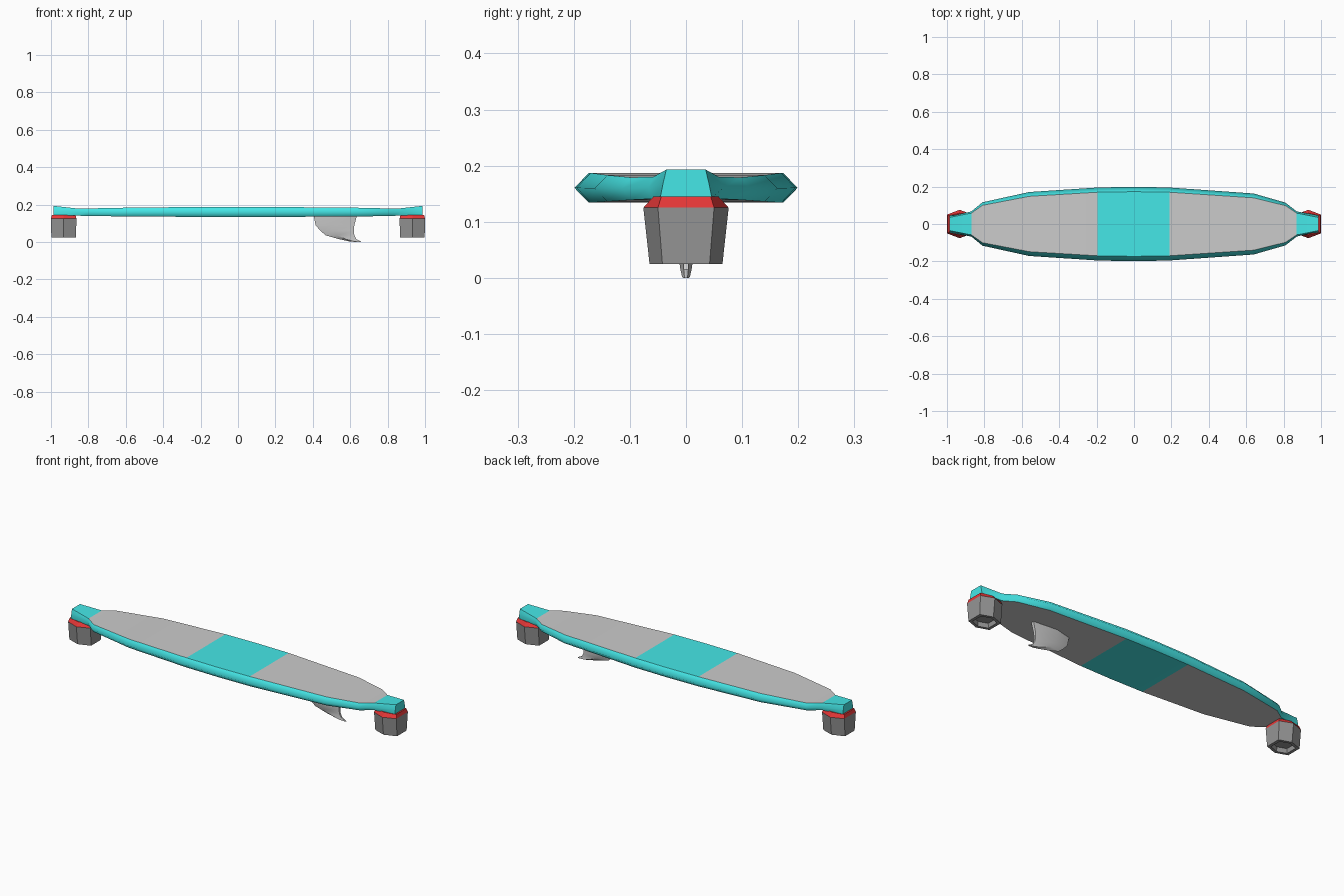
import bpy, bmesh, math

if "Cube" in bpy.data.objects:
    bpy.data.objects.remove(bpy.data.objects["Cube"])

def material(name, rgb):
    m = bpy.data.materials.new(name)
    m.diffuse_color = (*rgb, 1)
    m.use_nodes = True
    m.node_tree.nodes["Principled BSDF"].inputs["Base Color"].default_value = m.diffuse_color
    return m

teal = material("teal", (0.06, 0.8, 0.8))
grey = material("grey", (0.8, 0.8, 0.8))
red = material("red", (0.8, 0.04, 0.04))
dark = material("dark_grey", (0.3, 0.3, 0.3))

def loft(bm, rings):
    """Skin a list of equal-length point rings; returns faces per span."""
    vs = [[bm.verts.new(p) for p in r] for r in rings]
    n = len(vs[0])
    spans = [[bm.faces.new((a[i], a[(i + 1) % n], b[(i + 1) % n], b[i]))
              for i in range(n)] for a, b in zip(vs, vs[1:])]
    caps = [bm.faces.new(vs[0]), bm.faces.new(vs[-1])]
    return spans, caps

def finish(bm, name, mats):
    bmesh.ops.recalc_face_normals(bm, faces=bm.faces)
    me = bpy.data.meshes.new(name)
    bm.to_mesh(me)
    bm.free()
    for m in mats:
        me.materials.append(m)
    ob = bpy.data.objects.new(name, me)
    bpy.context.collection.objects.link(ob)
    return ob

# Board: stations of x, outer half width, deck half width, top z, bottom z
stations = [
    (-0.987, 0.041, 0.035, 0.193, 0.143), (-0.87, 0.067, 0.058, 0.180, 0.141),
    (-0.81, 0.116, 0.100, 0.179, 0.139), (-0.56, 0.171, 0.148, 0.184, 0.136),
    (-0.195, 0.195, 0.170, 0.187, 0.134), (0, 0.199, 0.173, 0.187, 0.134),
    (0.19, 0.195, 0.170, 0.187, 0.134), (0.64, 0.163, 0.140, 0.183, 0.136),
    (0.81, 0.114, 0.098, 0.179, 0.139), (0.87, 0.067, 0.058, 0.180, 0.141),
    (0.987, 0.041, 0.035, 0.193, 0.143)]
bm = bmesh.new()
rings = []
for x, w, d, t, b in stations:
    low = d if abs(x) < 0.95 else 0.046
    rings.append([(x, d, t), (x, w, (t + b) / 2), (x, low, b),
                  (x, -low, b), (x, -w, (t + b) / 2), (x, -d, t)])
spans, caps = loft(bm, rings)
for k, faces in enumerate(spans):
    middle = (stations[k][0] + stations[k + 1][0]) / 2
    for i, f in enumerate(faces):
        f.smooth = True
        panel = i in (2, 5)  # underside and deck
        f.material_index = int(panel and 0.2 < abs(middle) < 0.88)
# Crisp borders round the deck and underside, soft rails
panels = {s[i] for s in spans for i in (2, 5)}
for e in bm.edges:
    hits = sum(f in panels for f in e.link_faces)
    capped = any(f in caps for f in e.link_faces)
    e.smooth = hits != 1 and not capped
finish(bm, "board", [teal, grey])

# Hexagonal end feet, hollow underneath, with red collars
def hexagon(cx, hx, hy, tip, z):
    return [(cx + hx, hy, z), (cx, tip, z), (cx - hx, hy, z),
            (cx - hx, -hy, z), (cx, -tip, z), (cx + hx, -hy, z)]

for side, cx in (("left", -0.932), ("right", 0.932)):
    bm = bmesh.new()
    loft(bm, [hexagon(cx, 0.063, 0.044, 0.058, 0.145),
              hexagon(cx, 0.068, 0.050, 0.076, 0.125)])
    finish(bm, side + "_collar", [red])
    bm = bmesh.new()
    loft(bm, [hexagon(cx, 0.068, 0.050, 0.076, 0.125),
              hexagon(cx, 0.066, 0.042, 0.065, 0.025),
              hexagon(cx, 0.050, 0.032, 0.050, 0.025),
              hexagon(cx, 0.048, 0.031, 0.048, 0.050)])
    finish(bm, side + "_foot", [dark])

# Fin: sections of z, leading x, trailing x, half thickness
bm = bmesh.new()
rings = []
for z, a, b, h in [(0.138, 0.405, 0.635, 0.022), (0.09, 0.415, 0.622, 0.018),
                   (0.06, 0.440, 0.619, 0.015), (0.035, 0.470, 0.622, 0.013),
                   (0.015, 0.540, 0.632, 0.010), (0.002, 0.600, 0.658, 0.007),
                   (0.0, 0.640, 0.660, 0.005)]:
    mid = a + (b - a) * 0.4
    rings.append([(a, 0, z), (mid, h, z), (b, h * 0.4, z),
                  (b, -h * 0.4, z), (mid, -h, z)])
loft(bm, rings)
fin = finish(bm, "fin", [grey])
bpy.context.view_layer.objects.active = fin
fin.select_set(True)
bpy.ops.object.shade_smooth_by_angle(angle=math.radians(30))
